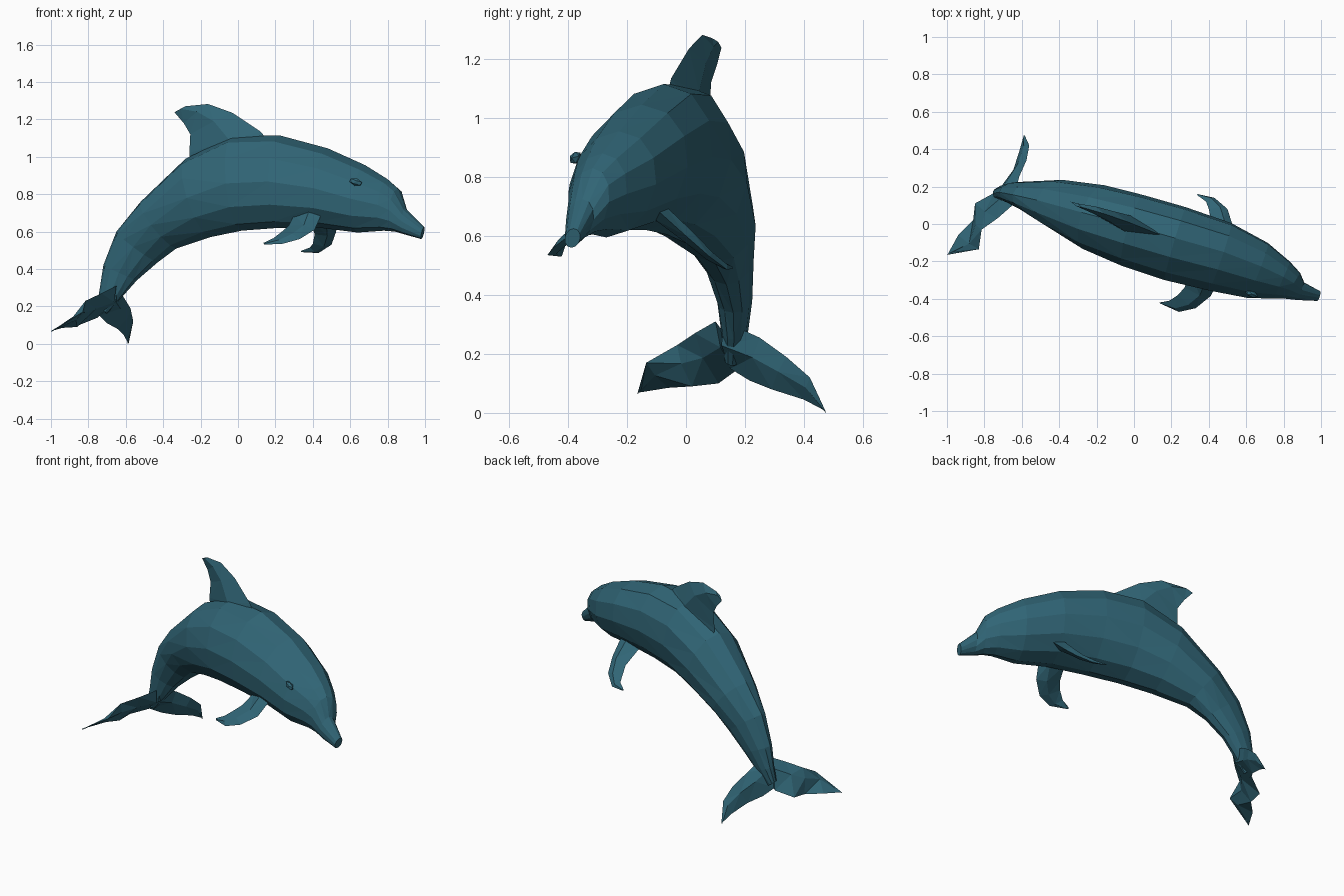
import bpy, bmesh
from math import sin, cos, pi
from mathutils import Vector

skin = bpy.data.materials.new("sea_blue")
skin.diffuse_color = (0.03, 0.13, 0.18, 1)


def loft(name, rings):
    """Skin a list of equal-length point rings and cap both ends."""
    bm = bmesh.new()
    loops = [[bm.verts.new(p) for p in ring] for ring in rings]
    n = len(loops[0])
    for a, b in zip(loops, loops[1:]):
        for i in range(n):
            j = (i + 1) % n
            bm.faces.new((a[i], a[j], b[j], b[i]))
    bm.faces.new(loops[0])
    bm.faces.new(loops[-1])
    bmesh.ops.triangulate(bm, faces=bm.faces[:])
    bmesh.ops.recalc_face_normals(bm, faces=bm.faces[:])
    mesh = bpy.data.meshes.new(name)
    bm.to_mesh(mesh)
    bm.free()
    mesh.materials.append(skin)
    obj = bpy.data.objects.new(name, mesh)
    bpy.context.collection.objects.link(obj)
    return obj


def blade(name, rows):
    """Fin lofted from rows of (leading point, trailing point, half thickness)."""
    span = Vector(rows[-2][0]) - Vector(rows[0][0])
    rings = []
    for lead, trail, t in rows:
        lead, trail = Vector(lead), Vector(trail)
        mid = lead.lerp(trail, 0.4)
        normal = (trail - lead).cross(span).normalized() * t
        rings.append([lead, mid + normal, trail, mid - normal])
    return loft(name, rings)


# Body stations, tail to beak: top x, z, bottom x, z, centre y, half width
stations = [
    (-0.755, 0.20, -0.70, 0.16, 0.16, 0.03),
    (-0.74, 0.29, -0.62, 0.25, 0.165, 0.045),
    (-0.72, 0.42, -0.54, 0.34, 0.165, 0.06),
    (-0.65, 0.60, -0.43, 0.435, 0.147, 0.085),
    (-0.52, 0.76, -0.33, 0.51, 0.113, 0.13),
    (-0.28, 0.99, -0.15, 0.57, 0.037, 0.18),
    (-0.03, 1.11, 0.02, 0.605, -0.035, 0.198),
    (0.22, 1.115, 0.22, 0.62, -0.105, 0.203),
    (0.48, 1.045, 0.44, 0.62, -0.175, 0.19),
    (0.68, 0.955, 0.64, 0.595, -0.248, 0.157),
    (0.80, 0.88, 0.78, 0.605, -0.30, 0.108),
    (0.855, 0.83, 0.84, 0.60, -0.33, 0.08),
    (0.895, 0.725, 0.89, 0.585, -0.36, 0.05),
    (0.995, 0.625, 0.98, 0.56, -0.385, 0.027),
]
SIDES = 12
centres = [Vector(((a + c) / 2, y, (b + d) / 2)) for a, b, c, d, y, w in stations]
rings = []
for i, (tx, tz, bx, bz, y, w) in enumerate(stations):
    ahead = centres[min(i + 1, len(centres) - 1)] - centres[max(i - 1, 0)]
    side = Vector((-ahead.y, ahead.x, 0)).normalized() * w
    up = Vector(((tx - bx) / 2, 0.06 * (tz - bz), (tz - bz) / 2))
    rings.append([centres[i] + side * cos(2 * pi * k / SIDES) + up * sin(2 * pi * k / SIDES)
                  for k in range(SIDES)])
loft("body", rings)

# Dorsal fin
blade("dorsal_fin", [
    ((0.20, -0.075, 1.04), (-0.25, 0.08, 0.93), 0.065),
    ((0.12, -0.05, 1.135), (-0.26, 0.08, 1.02), 0.045),
    ((-0.03, 0.01, 1.235), (-0.255, 0.085, 1.12), 0.03),
    ((-0.16, 0.055, 1.282), (-0.29, 0.105, 1.18), 0.02),
    ((-0.28, 0.09, 1.27), (-0.34, 0.12, 1.238), 0.008),
])

# Flippers
blade("flipper_far", [
    ((0.53, -0.10, 0.69), (0.38, -0.08, 0.67), 0.03),
    ((0.525, 0.00, 0.60), (0.41, 0.03, 0.585), 0.022),
    ((0.50, 0.08, 0.53), (0.40, 0.08, 0.535), 0.016),
    ((0.43, 0.14, 0.485), (0.385, 0.12, 0.515), 0.01),
    ((0.34, 0.16, 0.49), (0.337, 0.155, 0.497), 0.003),
])
blade("flipper_near", [
    ((0.45, -0.31, 0.70), (0.30, -0.26, 0.69), 0.03),
    ((0.41, -0.385, 0.61), (0.27, -0.34, 0.63), 0.022),
    ((0.33, -0.45, 0.56), (0.235, -0.38, 0.60), 0.016),
    ((0.24, -0.47, 0.535), (0.19, -0.41, 0.565), 0.01),
    ((0.14, -0.425, 0.53), (0.137, -0.42, 0.54), 0.003),
])

# Tail flukes
blade("fluke_far", [
    ((-0.64, 0.13, 0.31), (-0.74, 0.15, 0.15), 0.035),
    ((-0.615, 0.25, 0.255), (-0.70, 0.215, 0.11), 0.025),
    ((-0.575, 0.34, 0.19), (-0.645, 0.29, 0.08), 0.018),
    ((-0.56, 0.42, 0.12), (-0.61, 0.40, 0.045), 0.012),
    ((-0.585, 0.475, 0.0), (-0.59, 0.47, 0.008), 0.003),
])
blade("fluke_near", [
    ((-0.65, 0.10, 0.31), (-0.75, 0.165, 0.14), 0.035),
    ((-0.73, 0.03, 0.27), (-0.85, 0.11, 0.10), 0.025),
    ((-0.815, -0.03, 0.23), (-0.86, 0.02, 0.09), 0.018),
    ((-0.83, -0.135, 0.17), (-0.94, -0.06, 0.085), 0.012),
    ((-1.0, -0.165, 0.065), (-0.995, -0.16, 0.069), 0.003),
])

# Eyes: small flattened bumps either side of the head
for name, spot in (("eye_near", (0.63, -0.375, 0.865)), ("eye_far", (0.70, -0.135, 0.845))):
    bpy.ops.mesh.primitive_ico_sphere_add(subdivisions=1, radius=0.03, location=spot,
                                          rotation=(0, 0.3, -0.35))
    eye = bpy.context.object
    eye.name = name
    eye.scale = (1.3, 0.6, 0.7)
    eye.data.materials.append(skin)
